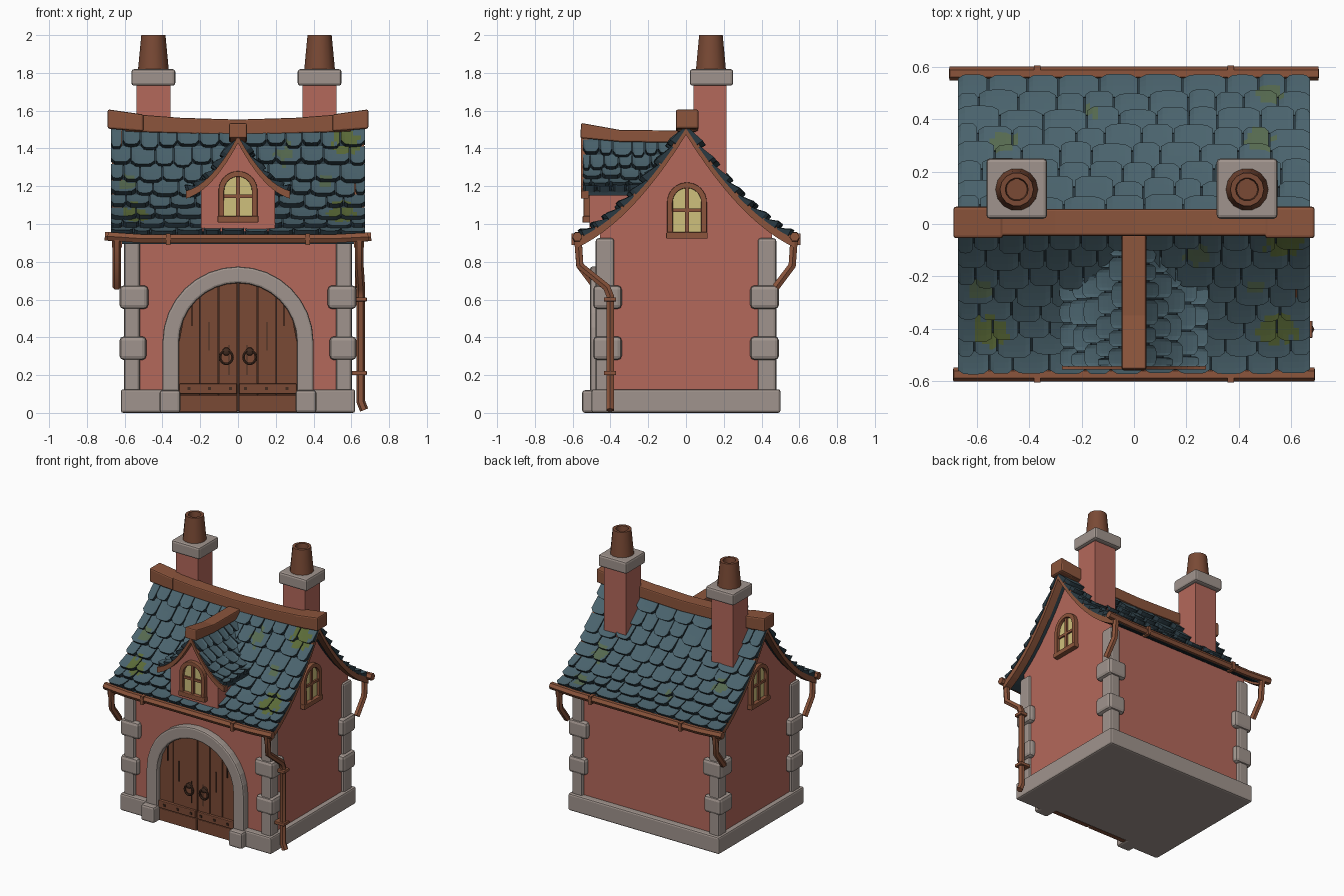
import bpy, bmesh, math, random
from mathutils import Matrix, Vector

random.seed(4)
if "Cube" in bpy.data.objects:
    bpy.data.objects.remove(bpy.data.objects["Cube"])


def material(name, code):
    rgb = [int(code[i:i + 2], 16) / 255 for i in (0, 2, 4)]
    lin = [c / 12.92 if c < 0.04 else ((c + 0.055) / 1.055) ** 2.4 for c in rgb] + [1]
    m = bpy.data.materials.new(name)
    m.use_nodes = True
    m.diffuse_color = lin
    m.node_tree.nodes["Principled BSDF"].inputs["Base Color"].default_value = lin
    return m


WALL = material("rose plaster", "B4685B")
SLATE = material("blue slate", "4A636D")
EDGE = material("slate edge", "2A3A42")
TRIM = material("trim wood", "8C553C")
DOOR = material("door wood", "7A4A35")
DARK = material("dark iron", "412B20")
STONE = material("grey stone", "A0948D")
PANE = material("yellow pane", "CFC07C")
MOSS = material("moss", "5B6B38")
FADED = material("faded moss", "55694F")


def make(name, bm, mats, bevel=0, matrix=None, smooth=False):
    if matrix:
        bm.transform(matrix)
    bmesh.ops.recalc_face_normals(bm, faces=bm.faces)
    mesh = bpy.data.meshes.new(name)
    bm.to_mesh(mesh)
    bm.free()
    ob = bpy.data.objects.new(name, mesh)
    bpy.context.collection.objects.link(ob)
    for m in mats:
        mesh.materials.append(m)
    if bevel:
        mod = ob.modifiers.new("soft edges", "BEVEL")
        mod.width, mod.segments, mod.limit_method = bevel, 2, "ANGLE"
    if smooth:
        bpy.ops.object.select_all(action="DESELECT")
        ob.select_set(True)
        bpy.context.view_layer.objects.active = ob
        bpy.ops.object.shade_smooth_by_angle(angle=math.radians(50))
    return ob


def prism(name, pts, axis, lo, hi, mat, bevel=0, matrix=None):
    """Extrude a 2D outline (other axis, z) along x or y."""
    bm = bmesh.new()
    rings = [[bm.verts.new((d, a, z) if axis == "x" else (a, d, z)) for a, z in pts]
             for d in (lo, hi)]
    for ring in rings:
        bm.faces.new(ring)
    for i in range(len(pts)):
        j = (i + 1) % len(pts)
        bm.faces.new((rings[0][i], rings[0][j], rings[1][j], rings[1][i]))
    return make(name, bm, [mat], bevel, matrix)


def box(name, x, y, z, mat, bevel=0, matrix=None):
    pts = [(x[0], z[0]), (x[1], z[0]), (x[1], z[1]), (x[0], z[1])]
    return prism(name, pts, "y", y[0], y[1], mat, bevel, matrix)


def lathe(name, profile, centre, mat, sides=14, matrix=None):
    bm = bmesh.new()
    rings = [[bm.verts.new((r * math.cos(a), r * math.sin(a), z))
              for a in (math.tau * k / sides for k in range(sides))] for r, z in profile]
    for p, q in zip(rings, rings[1:]):
        for k in range(sides):
            n = (k + 1) % sides
            bm.faces.new((p[k], p[n], q[n], q[k]))
    bm.faces.new(rings[0])
    bm.faces.new(rings[-1])
    m = Matrix.Translation(centre)
    return make(name, bm, [mat], 0, m @ matrix if matrix else m, True)


def tube(name, pts, radius, mat, cyclic=False):
    cu = bpy.data.curves.new(name, "CURVE")
    cu.dimensions, cu.bevel_depth, cu.bevel_resolution, cu.use_fill_caps = "3D", radius, 1, True
    sp = cu.splines.new("POLY")
    sp.points.add(len(pts) - 1)
    for p, co in zip(sp.points, pts):
        p.co = (*co, 1)
    sp.use_cyclic_u = cyclic
    tmp = bpy.data.objects.new(name + " path", cu)
    bpy.context.collection.objects.link(tmp)
    bpy.context.view_layer.update()
    bm = bmesh.new()
    bm.from_mesh(tmp.to_mesh())
    bpy.data.objects.remove(tmp)
    for f in bm.faces:
        f.material_index = 0
    return make(name, bm, [mat], 0, None, True)


def arch(half, spring, base, n=16):
    """Round-topped outline from the left foot over to the right foot."""
    top = [(-half * math.cos(math.pi * k / n), spring + half * math.sin(math.pi * k / n))
           for k in range(n + 1)]
    return [(-half, base)] + top + [(half, base)]


# Roof curves: height above the eave at inward distance t
def main_z(t): return 0.93 + 0.47 * t + 0.99 * t * t
def dormer_z(t): return 1.175 + 0.27 * t + 2.9 * t * t


def curve(fn, half, drop, n=24, inset=0.0):
    xs = [-half + inset + 2 * (half - inset) * k / n for k in range(n + 1)]
    return [(x, fn(half - abs(x)) - drop) for x in xs]


def band(fn, half, drop):
    return curve(fn, half, 0) + curve(fn, half, drop)[::-1]


# Mossy places: x, y, radius, material slot
PATCHES = [(.57, -.07, .075, 2), (-.55, -.41, .075, 2), (.55, -.4, .08, 2), (.24, -.12, .05, 3),
           (-.59, -.25, .045, 3), (.46, -.24, .04, 3), (-.5, .32, .06, 3), (.48, .32, .06, 3),
           (.52, .5, .05, 3), (-.16, .43, .03, 3)]


def slates(name, place, span, start, end, rows, width, nu=6, nv=4):
    """Rows of round-cornered slates laid over the surface place(u, t)."""
    bm = bmesh.new()
    step = (end - start) / rows

    def lifted(u, t, h):
        p = place(u, t)
        n = (place(u + .01, t) - p).cross(place(u, t + .01) - p).normalized()
        return p + n * (h if n.z > 0 else -h)

    for r in range(rows):
        t0 = start + r * step
        u, last = span(t0 + step / 2)
        first = True
        while u < last - .015:
            w = width * random.uniform(.75, 1.25) * (.6 if first and r % 2 else 1)
            first = False
            u1 = last if u + w > last - width * .4 else u + w
            low = t0 + random.uniform(-.012, .008) * (r > 0)
            thick = random.uniform(.022, .032)
            grid, base = [], {}
            for j in range(nv + 1):
                g = j / nv
                grid.append([])
                for i in range(nu + 1):
                    f = i / nu
                    uu = u + .003 + (u1 - u - .006) * f
                    t = low + (t0 + step * 1.1 - low) * g + .016 * abs(2 * f - 1) ** 5 * (1 - g)
                    v = bm.verts.new(lifted(uu, min(t, end), thick * (1 - g) + .004))
                    base[v] = (uu, min(t, end))
                    grid[-1].append(v)
            for j in range(nv):
                for i in range(nu):
                    f = bm.faces.new((grid[j][i], grid[j][i + 1], grid[j + 1][i + 1], grid[j + 1][i]))
                    c = f.calc_center_median()
                    for px, py, rad, slot in PATCHES:
                        if math.hypot(c.x - px, (c.y - py) * 1.3) < rad * random.uniform(.8, 1.1):
                            f.material_index = slot
            rim = (grid[0] + [row[-1] for row in grid[1:]] + grid[-1][-2::-1]
                   + [row[0] for row in grid[-2:0:-1]])
            under = [bm.verts.new(lifted(*base[v], -.006)) for v in rim]
            for k in range(len(rim)):
                n = (k + 1) % len(rim)
                bm.faces.new((rim[k], rim[n], under[n], under[k])).material_index = 1
            bm.faces.new(under).material_index = 1
            u = u1
    return make(name, bm, [SLATE, EDGE, MOSS, FADED])


# Walls and stone base
prism("house_walls", [(-.455, .05), (-.455, .93)] + curve(main_z, .57, .025, 20, .115)
      + [(.455, .93), (.455, .05)], "x", -.585, .585, WALL)
box("stone_base", (-.62, .62), (-.45, .5), (0, .125), STONE, .012)
for s, side in ((1, "left"), (-1, "right")):
    box(f"front_base_{side}", sorted((s * .31, s * .62)), (-.5, -.4), (0, .125), STONE, .012)
    box(f"door_foot_{side}", sorted((s * .305, s * .415)), (-.55, -.42), (0, .12), STONE, .015)
    for e, end in ((-1, "front"), (1, "back")):
        box(f"corner_post_{end}_{side}", sorted((s * .52, s * .603)), sorted((e * .38, e * .478)),
            (.1, .925), STONE, .015)
        for k, z in enumerate((.28, .55)):
            box(f"corner_block_{end}_{side}_{k}", sorted((s * (.485 - .01 * k), s * .627)),
                sorted((e * .34, e * .492)), (z, z + .125), STONE, .022)

# Main roof
prism("roof_underlay", band(main_z, .57, .035), "x", -.655, .655, EDGE)
for s, side in ((1, "back"), (-1, "front")):
    slates(f"{side}_slates", lambda u, t, s=s: Vector((u, s * (.57 - t), main_z(t))),
           lambda t: (-.675, .675), .012, .56, 8, .115 if s < 0 else .135)
    half = .705 if s > 0 else .69
    tube(f"{side}_gutter", [(-half, s * .575, .935), (-.5, s * .575, .922), (.5, s * .575, .922),
                            (half, s * .575, .932)], .026, TRIM)
    for x in (-.37, .37):
        box(f"{side}_gutter_clip", (x - .012, x + .012), sorted((s * .545, s * .605)), (.89, .95), TRIM)
for s, side in ((1, "left"), (-1, "right")):
    prism(f"gable_board_{side}", band(main_z, .575, .055), "x", *sorted((s * .615, s * .668)), TRIM)
    prism(f"ridge_end_{side}", [(s * .5, 1.49), (s * .5, 1.58), (s * .69, 1.607), (s * .69, 1.505)],
          "y", -.054, .066, TRIM, .01)
prism("ridge_beam", [(-.6, 1.585), (-.3, 1.562), (0, 1.553), (.3, 1.562), (.6, 1.585),
                     (.6, 1.49), (0, 1.47), (-.6, 1.49)], "y", -.045, .057, TRIM, .008)

# Dormer
prism("dormer_walls", [(-.195, .95)] + curve(dormer_z, .27, .02, 16, .075) + [(.195, .95)],
      "y", -.512, -.1, WALL)
prism("dormer_underlay", band(dormer_z, .27, .025), "y", -.54, -.06, EDGE)
prism("dormer_board", band(dormer_z, .275, .04), "y", -.555, -.515, TRIM)


def dormer_span(t):
    rise = dormer_z(t) - .93
    return -.548, -.55 + (-.47 + math.sqrt(.2209 + 3.96 * rise)) / 1.98


for s, side in ((1, "left"), (-1, "right")):
    slates(f"dormer_slates_{side}", lambda u, t, s=s: Vector((s * (.27 - t), u, dormer_z(t))),
           dormer_span, -.005, .262, 5, .085)
prism("dormer_ridge", [(-.56, 1.455), (-.555, 1.535), (-.35, 1.498), (-.04, 1.495), (-.04, 1.43),
                       (-.35, 1.435)], "x", -.047, .047, TRIM, .008)


# Windows, modelled facing the front and turned into place
def window(name, matrix, half, height):
    spring = height - half
    inner = half - .03
    prism(name + "_frame", arch(half, spring, 0) + arch(inner, spring, .03)[::-1] +
          [(-inner, .03), (-inner, 0)], "y", -.03, .02, TRIM, .004, matrix)
    prism(name + "_panes", arch(inner + .005, spring, .02), "y", -.008, .01, PANE, 0, matrix)
    box(name + "_sill", (-half - .005, half + .005), (-.036, .01), (-.003, .032), TRIM, .005, matrix)
    box(name + "_upright", (-.01, .01), (-.022, .005), (.02, height - .02), TRIM, 0, matrix)
    box(name + "_crossbar", (-inner, inner), (-.02, .005), (height * .47, height * .47 + .018),
        TRIM, 0, matrix)


window("dormer_window", Matrix.Translation((0, -.512, 1.01)), .103, .27)
for s, side in ((1, "left"), (-1, "right")):
    window(f"gable_window_{side}", Matrix.Translation((s * .585, .005, .925))
           @ Matrix.Rotation(s * math.pi / 2, 4, "Z"), .105, .295)

# Arched double door
prism("door_arch", arch(.4, .375, .05) + arch(.312, .375, .05)[::-1], "y", -.507, -.42, STONE, .012)
prism("door_shadow", arch(.318, .375, .01), "y", -.46, -.44, DARK)
for s, side in ((1, "left"), (-1, "right")):
    for k, (a, b) in enumerate(((.004, .1), (.105, .2), (.204, .312))):
        top = [(s * x, .375 + math.sqrt(max(0, .312 ** 2 - x * x)))
               for x in (a + (b - a) * i / 5 for i in range(6))]
        prism(f"door_plank_{side}_{k}", [(s * a, .01)] + top + [(s * b, .01)], "y",
              -.476 + .003 * k, -.45, DOOR)
    for k, x in enumerate((.045, .15, .24)):
        box(f"plank_crack_{side}_{k}", sorted((s * x, s * (x + .006))), (-.479, -.46),
            (.2 + .13 * k, .36 + .12 * k), DARK)
    box(f"door_rail_{side}", sorted((s * .006, s * .31)), (-.492, -.45), (.1, .155), DOOR, .005)
    box(f"door_kick_{side}", sorted((s * .004, s * .31)), (-.485, -.45), (.004, .094), DOOR, .005)
    for x in (.04, .15, .26):
        box(f"rail_stud_{side}", (s * x - .008, s * x + .008), (-.498, -.48), (.12, .136), DARK)
    tube(f"door_ring_{side}", [(s * .062 + .033 * math.cos(a), -.488, .295 + .036 * math.sin(a))
                               for a in (math.tau * k / 14 for k in range(14))], .008, DARK, True)
    lathe(f"ring_boss_{side}", [(.022, 0), (.02, .016), (.008, .022)], (s * .062, -.476, .325), DARK,
          10, Matrix.Rotation(math.pi / 2, 4, "X"))

# Chimneys
for x, side in ((.432, "left"), (-.448, "right")):
    box(f"chimney_{side}", (x - .09, x + .09), (.04, .215), (1.1, 1.75), WALL)
    box(f"chimney_cap_{side}", (x - .116, x + .116), (.02, .25), (1.732, 1.82), STONE, .014)
    lathe(f"chimney_pot_{side}", [(.082, 1.81), (.064, 2), (.044, 2), (.04, 1.95)],
          (x, .132, 0), DOOR)

# Drainpipes: one full length, three broken short
for name, s, e in (("front_left", 1, -1), ("front_right", -1, -1),
                   ("back_left", 1, 1), ("back_right", -1, 1)):
    x = s * .642
    path = [(x, e * .572, .92), (x, e * .562, .78), (x, e * .475, .665)]
    if name == "front_left":
        path[2:] = [(.65, -.42, .665), (.65, -.402, .62), (.65, -.402, .06), (.668, -.402, .015)]
        for z in (.2, .59):
            box("pipe_collar", (.6, .682), (-.435, -.37), (z, z + .022), TRIM, .004)
    tube(f"drainpipe_{name}", path, .023, TRIM)
